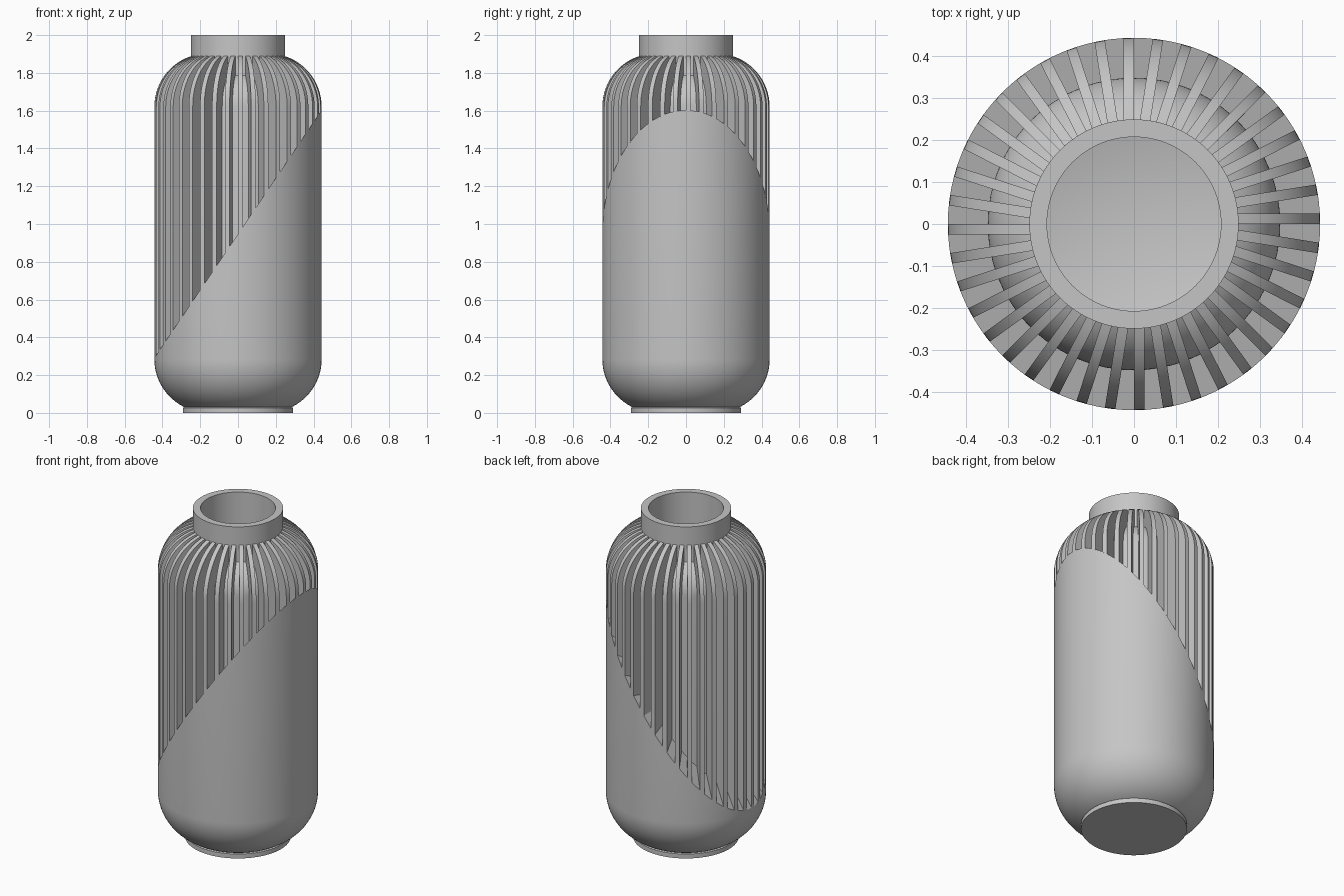
import bpy, bmesh
from math import sin, cos, acos, asin, pi, radians, sqrt
from mathutils import Vector, Matrix

cube = bpy.data.objects.get("Cube")
if cube:
    bpy.data.objects.remove(cube, do_unlink=True)

# Main dimensions
R_OUT, R_CORE, R_IN = 0.443, 0.348, 0.308
R_NECK, R_MOUTH, R_BASE = 0.249, 0.207, 0.292
Z_LOW, Z_HIGH = 0.285, 1.62      # ends of the straight wall
ARC_R = 0.160                    # radius at which the shoulder arcs are centred
SEGMENTS = 96
FINS, FIN_WIDTH = 40, 0.025
SLOPE, MID = 1.48, 0.947         # slanted ledge: z = MID + SLOPE * x

gray = bpy.data.materials.new("warm_gray")
gray.use_nodes = True
color = (0.56, 0.56, 0.56, 1)
gray.diffuse_color = color
gray.node_tree.nodes["Principled BSDF"].inputs["Base Color"].default_value = color


def shoulder(wall, end, steps=14):
    """Arc from the straight wall up to radius end, as (radius, z)."""
    r = wall - ARC_R
    top = acos((end - ARC_R) / r)
    return [(ARC_R + r * cos(top * i / steps), Z_HIGH + r * sin(top * i / steps))
            for i in range(steps + 1)]


def foot(wall, z_end, steps=14):
    """Arc from height z_end up to the straight wall."""
    r = wall - ARC_R
    low = asin((Z_LOW - z_end) / r)
    return [(ARC_R + r * cos(low * i / steps), Z_LOW - r * sin(low * i / steps))
            for i in range(steps, -1, -1)]


def revolve(bm, profile):
    """Spin a (radius, z) profile round z; returns the new geometry."""
    rings = []
    for r, z in profile:
        if r == 0:
            rings.append([bm.verts.new((0, 0, z))] * SEGMENTS)
        else:
            rings.append([bm.verts.new((r * cos(2 * pi * i / SEGMENTS),
                                        r * sin(2 * pi * i / SEGMENTS), z))
                          for i in range(SEGMENTS)])
    geom = set()
    for a, b in zip(rings, rings[1:]):
        for i in range(SEGMENTS):
            j = (i + 1) % SEGMENTS
            f = bm.faces.new(dict.fromkeys((a[i], a[j], b[j], b[i])))
            geom.update([f, *f.edges, *f.verts])
    return list(geom)


def slant_cut(bm, geom, keep_below):
    """Trim geometry at the slanted plane and return the cut edges."""
    cut = bmesh.ops.bisect_plane(
        bm, geom=geom, dist=1e-5, plane_co=(0, 0, MID), plane_no=(-SLOPE, 0, 1),
        clear_outer=keep_below, clear_inner=not keep_below)
    return [e for e in cut["geom_cut"] if isinstance(e, bmesh.types.BMEdge)]


def finish(bm, name):
    bmesh.ops.recalc_face_normals(bm, faces=bm.faces)
    mesh = bpy.data.meshes.new(name)
    bm.to_mesh(mesh)
    bm.free()
    mesh.materials.append(gray)
    obj = bpy.data.objects.new(name, mesh)
    bpy.context.collection.objects.link(obj)
    bpy.ops.object.select_all(action="DESELECT")
    obj.select_set(True)
    bpy.context.view_layer.objects.active = obj
    bpy.ops.object.shade_smooth_by_angle(angle=radians(30))


# Vessel: smooth lower shell, flat slanted ledge, recessed core, neck and hollow
bm = bmesh.new()
shell = [(0, 0), (R_BASE, 0), (R_BASE, 0.027), (0.283, 0.03)]
shell += foot(R_OUT, 0.034) + [(R_OUT, Z_HIGH + 0.1)]
edges = slant_cut(bm, revolve(bm, shell), True)
core = [(R_CORE, 0.2)] + shoulder(R_CORE, R_NECK) + [(R_NECK, 2), (R_MOUTH, 2)]
edges += slant_cut(bm, revolve(bm, core), False)
bmesh.ops.bridge_loops(bm, edges=edges)
hollow = [(0, 0.15)] + foot(R_IN, 0.15) + shoulder(R_IN, R_MOUTH) + [(R_MOUTH, 2)]
revolve(bm, hollow)
bmesh.ops.remove_doubles(bm, verts=bm.verts, dist=1e-5)
finish(bm, "vessel")

# Fins: flat upright blades from the ledge over the shoulder to the neck
bm = bmesh.new()
outer = shoulder(R_OUT, R_NECK - 0.003)
inner = shoulder(R_CORE - 0.005, R_NECK - 0.003)
outer.insert(0, (R_OUT, None))
inner.insert(0, (R_CORE - 0.005, None))
for k in range(FINS):
    turn = Matrix.Rotation(2 * pi * k / FINS, 3, "Z")

    def corner(point, y):
        r, z = point
        v = turn @ Vector((sqrt(r * r - y * y), y, 0))
        v.z = MID + SLOPE * v.x - 0.003 if z is None else z
        return bm.verts.new(v)

    rows = [[corner(i, 0), corner(o, 0), corner(o, FIN_WIDTH), corner(i, FIN_WIDTH)]
            for i, o in zip(inner, outer)]
    for a, b in zip(rows, rows[1:]):
        for i in range(4):
            j = (i + 1) % 4
            bm.faces.new((a[i], a[j], b[j], b[i]))
    bm.faces.new(rows[0])
    bm.faces.new(rows[-1])
finish(bm, "shoulder_fins")
